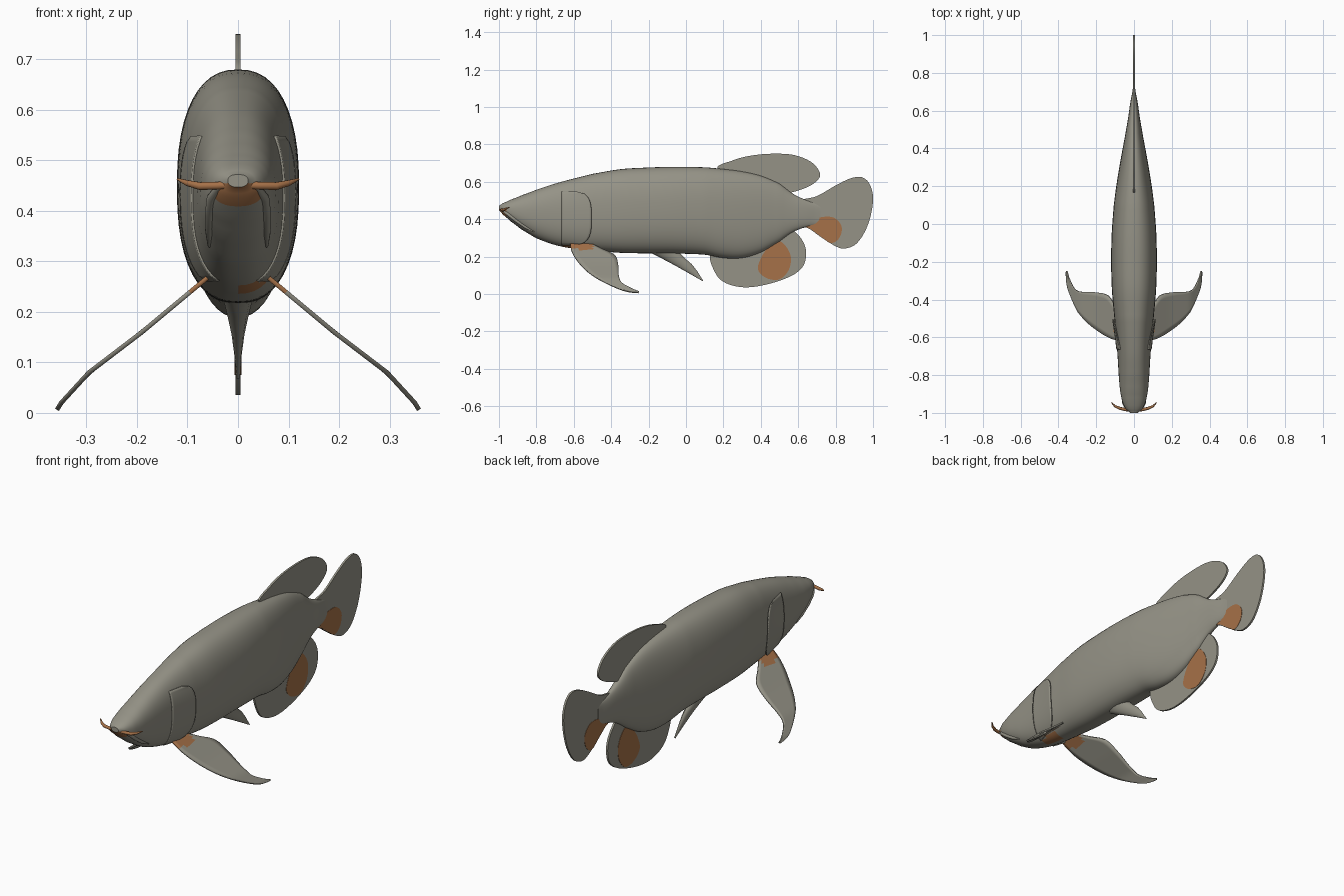
import bpy, bmesh, math
from mathutils import Vector

if "Cube" in bpy.data.objects:
    bpy.data.objects.remove(bpy.data.objects["Cube"])


def material(name, rgb):
    m = bpy.data.materials.new(name)
    m.diffuse_color = (*rgb, 1)
    m.use_nodes = True
    m.node_tree.nodes["Principled BSDF"].inputs["Base Color"].default_value = m.diffuse_color
    return m


GREY = material("scale grey", (0.30, 0.29, 0.24))
ORANGE = material("fin orange", (0.38, 0.165, 0.065))


def finish(name, bm, rule=None, thick=0, angle=40):
    bmesh.ops.recalc_face_normals(bm, faces=bm.faces)
    if rule:
        for f in bm.faces:
            f.material_index = int(rule(f.calc_center_median()))
    me = bpy.data.meshes.new(name)
    bm.to_mesh(me)
    bm.free()
    ob = bpy.data.objects.new(name, me)
    bpy.context.collection.objects.link(ob)
    me.materials.append(GREY)
    me.materials.append(ORANGE)
    if thick:
        s = ob.modifiers.new("thickness", 'SOLIDIFY')
        s.thickness, s.offset = thick, 0
    bpy.ops.object.select_all(action='DESELECT')
    ob.select_set(True)
    bpy.context.view_layer.objects.active = ob
    bpy.ops.object.shade_smooth_by_angle(angle=math.radians(angle))
    return ob


def spline(a, b, c, d, t):
    return 0.5 * (2 * b + (c - a) * t + (2 * a - 5 * b + 4 * c - d) * t * t
                  + (3 * b - a - 3 * c + d) * t ** 3)


def grid(rows, closed=False):
    bm = bmesh.new()
    vs = [[bm.verts.new(p) for p in r] for r in rows]
    n = len(rows[0])
    for a, b in zip(vs, vs[1:]):
        for j in range(n if closed else n - 1):
            k = (j + 1) % n
            bm.faces.new((a[j], a[k], b[k], b[j]))
    if closed:
        bm.faces.new(vs[0])
        bm.faces.new(vs[-1])
    return bm


# Body stations: y, top z, bottom z, half width
BODY = [(-1.0, .472, .447, .02), (-.98, .485, .425, .043), (-.94, .503, .39, .062),
        (-.88, .527, .345, .074), (-.8, .557, .298, .081), (-.7, .59, .262, .087),
        (-.6, .617, .242, .094), (-.5, .642, .232, .104), (-.35, .667, .22, .117),
        (-.2, .676, .217, .121), (-.05, .68, .216, .118), (.1, .677, .21, .107),
        (.2, .668, .192, .094), (.3, .655, .192, .078), (.4, .632, .222, .06),
        (.5, .59, .28, .042), (.57, .537, .33, .03), (.64, .503, .357, .02),
        (.72, .48, .37, .006)]
POWER = 2.4


def station(y):
    i = max(k for k in range(len(BODY) - 1) if BODY[k][0] <= y or k == 0)
    a, b, c, d = (BODY[min(max(i + o, 0), len(BODY) - 1)] for o in (-1, 0, 1, 2))
    t = (y - b[0]) / (c[0] - b[0])
    return [spline(a[k], b[k], c[k], d[k], t) for k in (1, 2, 3)]


def half_width(y, z):
    top, bot, w = station(y)
    t = min(abs(2 * z - top - bot) / (top - bot), 1)
    return w * (1 - t ** POWER) ** (1 / POWER)


def ring(y, n=48):
    top, bot, w = station(y)
    pts = []
    for k in range(n):
        a = 2 * math.pi * k / n
        c, s = math.cos(a), math.sin(a)
        x = math.copysign(abs(c) ** (2 / POWER), c) * w
        z = math.copysign(abs(s) ** (2 / POWER), s) * (top - bot) / 2
        pts.append((x, y, z + (top + bot) / 2))
    return pts


def body_colour(p):
    mouth = p.y < -.965 and p.z < .455
    throat = -.65 < p.y < -.53 and p.z < .262 and p.x > 0
    return mouth or throat


ys = [-1, -.994, -.987] + [-.98 + 1.7 * i / 85 for i in range(86)]
finish("body", grid([ring(y) for y in ys], True), body_colour)


# Flat fins: smooth outlines in the y-z plane, extruded across x
def outline(pts, steps=6):
    out, n = [], len(pts)
    for i in range(n):
        q = [pts[(i + o) % n] for o in (-1, 0, 1, 2)]
        for s in range(steps):
            out.append(tuple(spline(*(p[k] for p in q), s / steps) for k in (0, 1)))
    return out


def flat_fin(name, pts, half, orange=False):
    bm = bmesh.new()
    f = bm.faces.new([bm.verts.new((-half, y, z)) for y, z in outline(pts)])
    r = bmesh.ops.extrude_face_region(bm, geom=[f])
    for v in r["geom"]:
        if isinstance(v, bmesh.types.BMVert):
            v.co.x = half
    finish(name, bm, (lambda p: True) if orange else None)


flat_fin("dorsal_fin", [(.17, .67), (.25, .714), (.35, .74), (.47, .75), (.58, .742),
                        (.67, .705), (.715, .65), (.705, .61), (.65, .572), (.56, .542),
                        (.5, .54), (.35, .6)], .005)
flat_fin("anal_fin", [(.13, .21), (.15, .125), (.2, .065), (.3, .036), (.42, .048),
                      (.55, .09), (.62, .14), (.642, .2), (.635, .26), (.6, .315),
                      (.55, .345), (.4, .33), (.2, .26)], .005)
flat_fin("tail_fin", [(.6, .49), (.7, .523), (.8, .58), (.88, .618), (.94, .624),
                      (.98, .59), (1.0, .52), (.99, .43), (.96, .34), (.91, .268),
                      (.85, .243), (.8, .255), (.72, .305), (.66, .348), (.6, .38)], .005)

# Orange patches lying on the fins
flat_fin("anal_fin_patch", [(.385, .13), (.43, .085), (.5, .078), (.55, .13),
                            (.56, .2), (.53, .26), (.49, .283), (.44, .25),
                            (.40, .19)], .0065, True)
flat_fin("tail_fin_patch", [(.63, .365), (.68, .385), (.72, .41), (.79, .408), (.832, .36),
                            (.82, .3), (.775, .272), (.72, .308), (.67, .345)], .0065, True)

# Pelvic fin, thick at the belly and thin at the tip
lead = [(-.2, .225), (-.13, .19), (-.06, .153), (.02, .108), (.09, .068)]
trail = [(-.04, .225), (-.005, .19), (.03, .16), (.06, .122), (.092, .071)]
rows = []
for i, (a, b) in enumerate(zip(lead, trail)):
    r = .026 * (1 - i / 4) ** 1.5 + .004
    rows.append([(r * math.sin(t), a[0] + (b[0] - a[0]) * (1 - math.cos(t)) / 2,
                  a[1] + (b[1] - a[1]) * (1 - math.cos(t)) / 2)
                 for t in (2 * math.pi * k / 14 for k in range(14))])
finish("pelvic_fin", grid(rows, True))


# Pectoral fins: blades between leading and trailing edges, spread outward
def spread(z):
    pts = [(.0, .362), (.02, .35), (.08, .295), (.16, .19), (.26, .07), (.3, .02)]
    for (z0, x0), (z1, x1) in zip(pts, pts[1:]):
        if z <= z1:
            return x0 + (x1 - x0) * (z - z0) / (z1 - z0)
    return .02


lead = [(-.62, .275), (-.61, .225), (-.575, .17), (-.52, .115), (-.45, .07),
        (-.37, .032), (-.31, .012), (-.255, .006)]
trail = [(-.52, .275), (-.45, .24), (-.38, .205), (-.362, .15), (-.36, .1),
         (-.345, .06), (-.295, .03), (-.25, .012)]
for side, label in ((1, "right"), (-1, "left")):
    rows = []
    for i in range(len(lead) - 1):
        for s in range(4 if i < len(lead) - 2 else 5):
            row = []
            for j in range(9):
                e = []
                for edge in (lead, trail):
                    q = [edge[min(max(i + o, 0), len(edge) - 1)] for o in (-1, 0, 1, 2)]
                    e.append([spline(*(p[k] for p in q), s / 4) for k in (0, 1)])
                y, z = (e[0][k] + (e[1][k] - e[0][k]) * j / 8 for k in (0, 1))
                row.append((side * spread(z), y, z))
            rows.append(row)
    finish(label + "_pectoral_fin", grid(rows),
           lambda p: p.z > .235 and p.y < -.5, .009)

    # Gill cover: plate following the body and lifting at its rear edge
    rows = []
    for i in range(25):
        v = i / 24
        z = .262 + (.548 - .262) * v
        rear = -.585 + .08 * (1 - abs(2 * v - 1) ** 3.5) ** .5
        rows.append([])
        for j in range(13):
            y = -.665 + (rear + .665) * j / 12
            rows[-1].append((side * (half_width(y, z) + .001 + .008 * j / 12), y, z))
    finish(label + "_gill_cover", grid(rows), None, .006)


# Tubes tapering along a path
def tube(name, pts, radii, orange):
    rows = []
    for i, p in enumerate(pts):
        d = Vector(pts[min(i + 1, len(pts) - 1)]) - Vector(pts[max(i - 1, 0)])
        u = d.cross(Vector((0, 0, 1))).normalized()
        w = d.cross(u).normalized()
        rows.append([Vector(p) + radii[i] * (u * math.cos(a) + w * math.sin(a))
                     for a in (2 * math.pi * k / 10 for k in range(10))])
    finish(name, grid(rows, True), lambda p: orange, 0, 60)


for side, label in ((1, "right"), (-1, "left")):
    # Barbels beside the mouth
    tube(label + "_barbel", [(side * x, y, z) for x, y, z in
                             ((.0, -.985, .452), (.04, -.984, .45), (.075, -.976, .449),
                              (.1, -.965, .455), (.12, -.945, .463))],
         [.007, .008, .008, .006, .002], True)
    # Jaw ridges running back from the mouth
    path = [(-.985, .45), (-.95, .425), (-.91, .393), (-.86, .358), (-.81, .33)]
    tube(label + "_jaw_ridge", [(side * half_width(y, z), y, z) for y, z in path],
         [.006, .009, .009, .008, .003], False)
